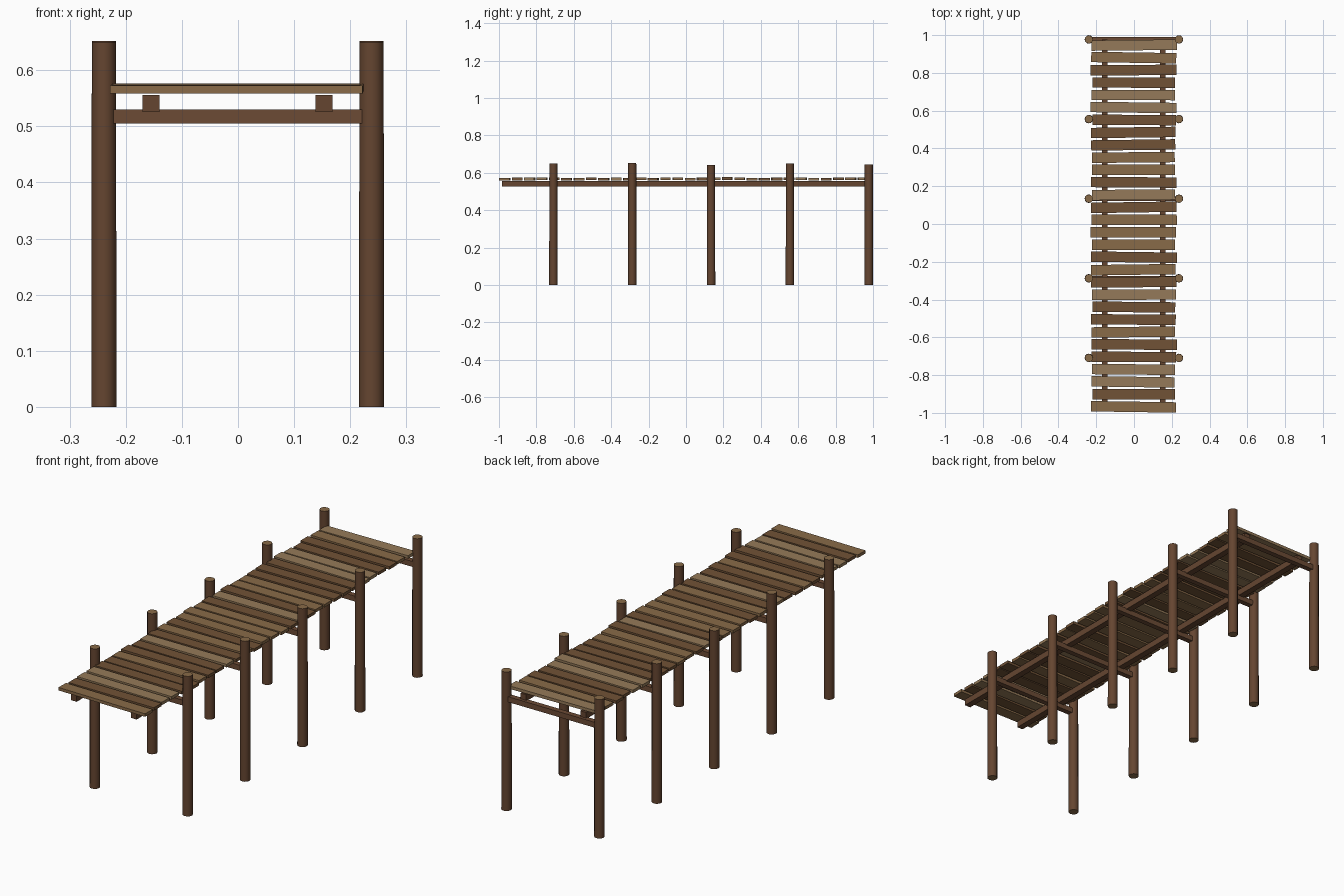
import bpy, math, random

if "Cube" in bpy.data.objects:
    bpy.data.objects.remove(bpy.data.objects["Cube"])

random.seed(7)


def material(name, rgb):
    m = bpy.data.materials.new(name)
    m.diffuse_color = (*rgb, 1)
    m.use_nodes = True
    m.node_tree.nodes["Principled BSDF"].inputs["Base Color"].default_value = m.diffuse_color
    return m


PLANKS = {
    "L": material("light_plank_wood", (0.30, 0.195, 0.10)),
    "M": material("mid_plank_wood", (0.25, 0.145, 0.065)),
    "D": material("dark_plank_wood", (0.165, 0.085, 0.037)),
}
POST = material("post_wood", (0.13, 0.06, 0.03))
BEAM = material("beam_wood", (0.15, 0.07, 0.035))


def box(name, loc, size, mat, yaw=0.0):
    bpy.ops.mesh.primitive_cube_add(size=1, location=loc, rotation=(0, 0, yaw))
    ob = bpy.context.object
    ob.name = name
    ob.scale = size
    bpy.ops.object.transform_apply(location=False, rotation=False, scale=True)
    ob.data.materials.append(mat)
    return ob


def post(name, x, y, h):
    bpy.ops.mesh.primitive_cone_add(vertices=12, radius1=0.0225, radius2=0.0215,
                                    depth=h, location=(x, y, h / 2))
    ob = bpy.context.object
    ob.name = name
    ob.data.materials.append(POST)
    ob.data.materials.append(PLANKS["M"])
    for f in ob.data.polygons:  # lighter end grain on the caps
        if abs(f.normal.z) > 0.9:
            f.material_index = 1
    bpy.ops.object.shade_smooth_by_angle(angle=math.radians(40))


# Pile pairs with a cross beam between each pair
heights = [0.65, 0.652, 0.642, 0.65, 0.645]
for i, h in enumerate(heights):
    y = -0.709 + i * 0.4215
    for side, x in (("left", -0.239), ("right", 0.238)):
        post(f"{side}_post_{i + 1}", x, y, h)
    box(f"cross_beam_{i + 1}", (0, y, 0.5175), (0.444, 0.025, 0.025), BEAM)

# Long stringers under the deck
for side, x in (("left", -0.155), ("right", 0.153)):
    box(f"{side}_stringer", (x, -0.004, 0.541), (0.03, 1.96, 0.03), POST)

# Deck planks, front to back, slightly uneven
shades = "MDLLDDMDDLDMDMMMDLDMMDDDLLDDML"
for i, s in enumerate(shades):
    y = -0.968 + i * 0.06603
    box(f"plank_{i + 1:02d}",
        (random.uniform(-0.005, 0.002), y, 0.567 + random.uniform(-0.002, 0.002)),
        (random.uniform(0.438, 0.456), 0.055, 0.014), PLANKS[s],
        math.radians(random.uniform(-1, 1)))
